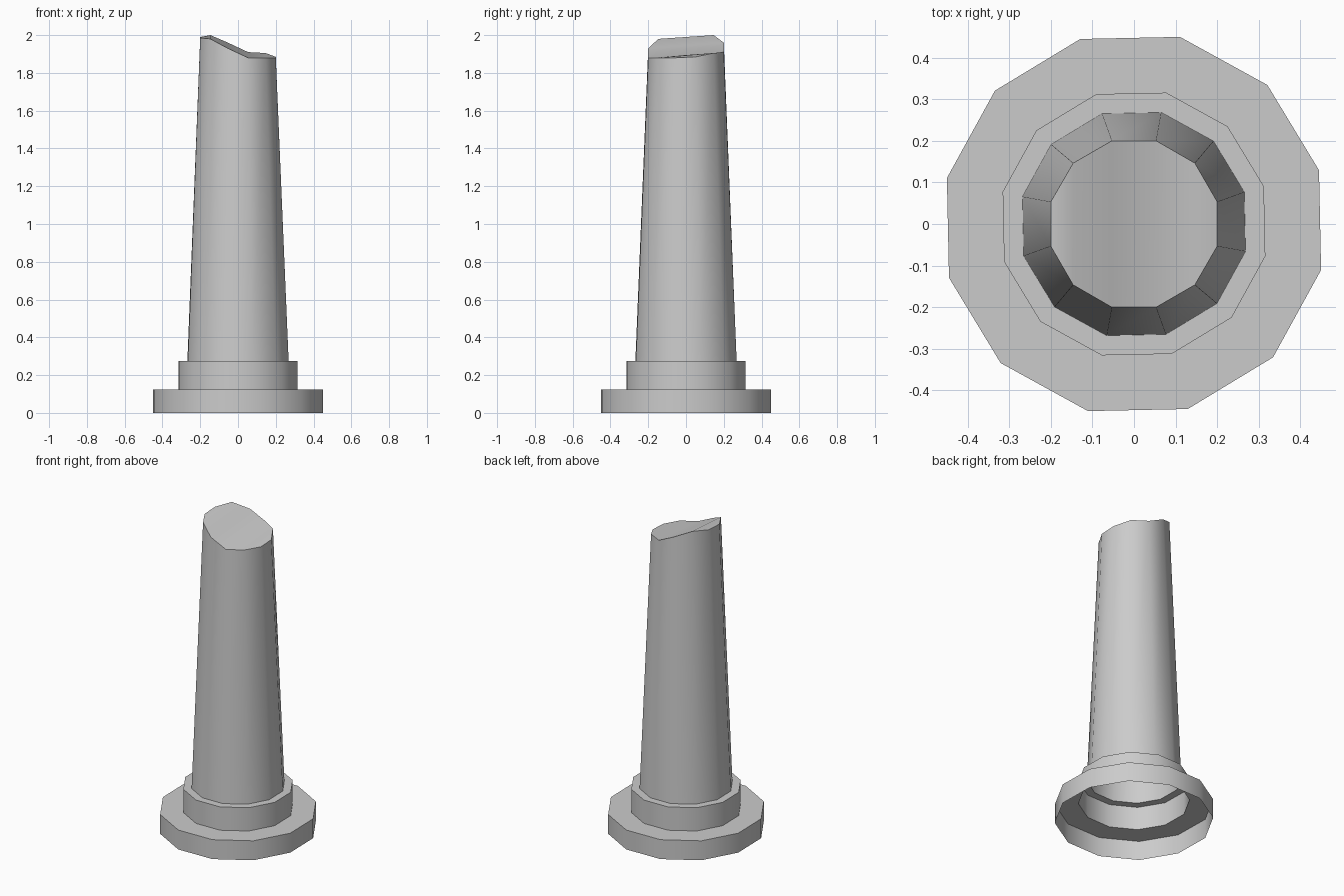
import bpy, bmesh
from math import cos, sin, radians

if "Cube" in bpy.data.objects:
    bpy.data.objects.remove(bpy.data.objects["Cube"])

SIDES = 12


def ring(bm, radius, heights, phase):
    """One 12-sided loop of vertices; heights is one value or one per corner."""
    if not isinstance(heights, list):
        heights = [heights] * SIDES
    verts = []
    for i, z in enumerate(heights):
        a = radians(phase + 360 / SIDES * i)
        verts.append(bm.verts.new((radius * cos(a), radius * sin(a), z)))
    return verts


# Broken top: height of each corner, counter-clockwise from +x
broken_top = [1.885, 1.905, 1.91, 1.96, 2.0, 1.99,
              1.985, 1.98, 1.93, 1.88, 1.88, 1.88]

# Open-bottomed shell: plinth, collar, tapering shaft
profile = [(0.463, 0.0, 16.2), (0.463, 0.125, 16.2),
           (0.325, 0.125, 16.2), (0.325, 0.275, 16.2),
           (0.276, 0.275, 16.2), (0.207, broken_top, 15.0)]

bm = bmesh.new()
rings = [ring(bm, *p) for p in profile]
for low, high in zip(rings, rings[1:]):
    for i in range(SIDES):
        j = (i + 1) % SIDES
        bm.faces.new((low[i], low[j], high[j], high[i]))

# Fracture surface: strips running front to back across the break
top = rings[-1]
for i in range(5):
    bm.faces.new((top[i], top[i + 1], top[10 - i], top[11 - i]))

mesh = bpy.data.meshes.new("broken_column")
bm.to_mesh(mesh)
bm.free()
column = bpy.data.objects.new("broken_column", mesh)
bpy.context.collection.objects.link(column)

# Smooth round the sides, crisp at the steps and the break
bpy.context.view_layer.objects.active = column
column.select_set(True)
bpy.ops.object.shade_smooth_by_angle(angle=radians(40))
